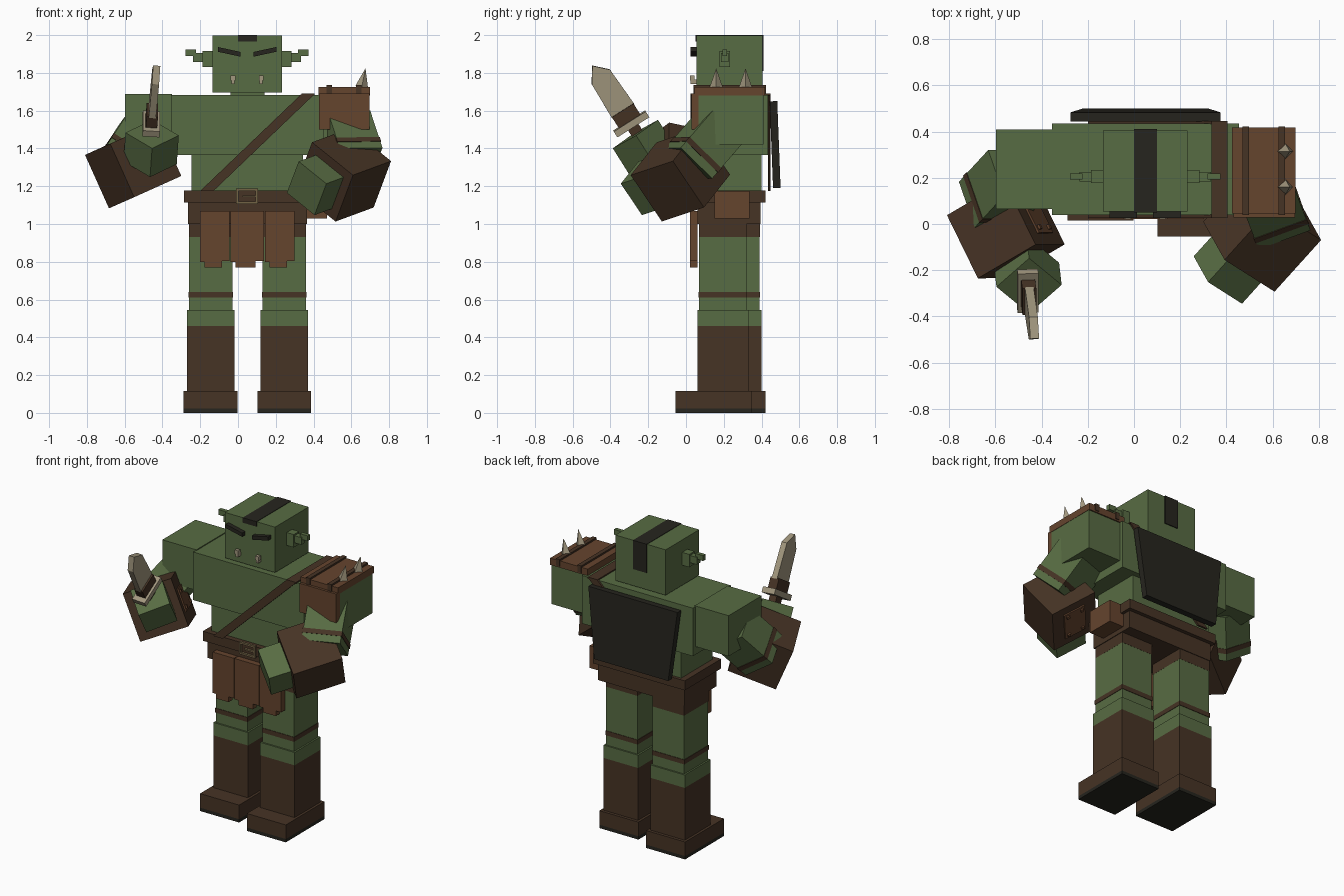
import bpy, bmesh, math
from mathutils import Vector, Matrix

if "Cube" in bpy.data.objects:
    bpy.data.objects.remove(bpy.data.objects["Cube"])


def mat(name, rgb):
    m = bpy.data.materials.new(name)
    m.diffuse_color = (*rgb, 1)
    m.use_nodes = True
    m.node_tree.nodes["Principled BSDF"].inputs["Base Color"].default_value = m.diffuse_color
    return m


GREEN = mat("green skin", (0.097, 0.150, 0.056))
BROWN = mat("dark leather", (0.061, 0.033, 0.018))
RUST = mat("red leather", (0.130, 0.058, 0.027))
BLACK = mat("black", (0.019, 0.018, 0.013))
BONE = mat("bone", (0.36, 0.31, 0.21))
BRASS = mat("dull brass", (0.17, 0.125, 0.06))


def finish(name, bm, material):
    bmesh.ops.recalc_face_normals(bm, faces=bm.faces)
    me = bpy.data.meshes.new(name)
    bm.to_mesh(me)
    bm.free()
    me.materials.append(material)
    ob = bpy.data.objects.new(name, me)
    bpy.context.collection.objects.link(ob)
    return ob


def frame(c, u, v):
    """Right-handed frame at c: local z along u, local x close to v."""
    z = Vector(u).normalized()
    x = Vector(v)
    x = (x - z * x.dot(z)).normalized()
    r = Matrix((x, z.cross(x), z)).transposed().to_4x4()
    return Matrix.Translation(c) @ r


def box(name, x, y, z, material, m=None):
    """Box from its bounds, optionally placed in a frame."""
    bm = bmesh.new()
    bmesh.ops.create_cube(bm, size=1)
    for p in bm.verts:
        for i, (a, b) in enumerate((x, y, z)):
            p.co[i] = a if p.co[i] < 0 else b
    if m:
        bm.transform(m)
    return finish(name, bm, material)


def cube(name, size, material, m, off=(0, 0, 0)):
    b = [(o - s / 2, o + s / 2) for o, s in zip(off, size)]
    return box(name, *b, material, m)


def prism(name, pts, a, b, material, m=None):
    """Outline in x,z extruded along y from a to b."""
    bm = bmesh.new()
    f = bm.faces.new([bm.verts.new((p[0], a, p[1])) for p in pts])
    ext = bmesh.ops.extrude_face_region(bm, geom=[f])["geom"]
    bmesh.ops.translate(bm, vec=(0, b - a, 0),
                        verts=[g for g in ext if isinstance(g, bmesh.types.BMVert)])
    if m:
        bm.transform(m)
    return finish(name, bm, material)


# Legs: one stands slightly further forward
for side, cx, dy in (("right", -0.145, 0.07), ("left", 0.245, 0.0)):
    def part(name, w, y0, y1, z0, z1, material):
        box(f"{side}_{name}", (cx - w, cx + w), (y0 + dy, y1 + dy), (z0, z1), material)
    part("sole", 0.1425, -0.055, 0.35, 0, 0.022, BLACK)
    part("foot", 0.1425, -0.055, 0.35, 0.022, 0.115, BROWN)
    part("boot", 0.126, 0.06, 0.33, 0.115, 0.46, BROWN)
    part("knee", 0.126, 0.06, 0.33, 0.46, 0.545, GREEN)
    part("thigh", 0.115, 0.07, 0.32, 0.545, 0.93, GREEN)
    part("thigh_band", 0.118, 0.067, 0.323, 0.61, 0.64, BROWN)
    part("shorts", 0.1155, 0.069, 0.321, 0.93, 1.0, BROWN)

# Belt, buckle and pouch
box("hips", (-0.265, 0.365), (0.06, 0.395), (1.0, 1.115), BROWN)
box("belt", (-0.285, 0.385), (0.04, 0.42), (1.115, 1.178), BROWN)
for i, (x0, x1, z0, z1) in enumerate(((-0.01, 0.105, 1.175, 1.187), (-0.01, 0.105, 1.107, 1.119),
                                      (-0.01, 0.002, 1.107, 1.187), (0.093, 0.105, 1.107, 1.187),
                                      (0.025, 0.1, 1.142, 1.152))):
    box(f"buckle_bar_{i}", (x0, x1), (0.025, 0.041), (z0, z1), BRASS)
box("belt_pouch", (0.36, 0.47), (0.15, 0.335), (1.03, 1.176), RUST)

# Loincloth strips with ragged lower ends
for i, (x0, x1) in enumerate(((-0.20, -0.045), (-0.04, 0.137), (0.142, 0.30))):
    w = x1 - x0
    prism(f"loincloth_{i}", [(x0, 1.07), (x0, 0.80), (x0 + 0.15 * w, 0.80), (x0 + 0.15 * w, 0.77),
                             (x0 + 0.75 * w, 0.77), (x0 + 0.75 * w, 0.805), (x1, 0.805), (x1, 1.07)],
          0.022, 0.06, RUST)

# Torso, cross strap and back board
box("waist", (-0.245, 0.345), (0.075, 0.40), (1.175, 1.37), GREEN)
box("chest", (-0.355, 0.455), (0.04, 0.435), (1.365, 1.682), GREEN)
box("neck", (-0.04, 0.14), (0.13, 0.33), (1.66, 1.71), GREEN)
strap = [(-0.20, 1.175), (-0.13, 1.175), (0.405, 1.687), (0.335, 1.687)]
prism("strap_front", strap, 0.025, 0.042, BROWN)
prism("strap_back", strap, 0.433, 0.447, BROWN)
box("strap_top", (0.335, 0.405), (0.025, 0.447), (1.68, 1.69), BROWN)
tilt = Matrix.Translation((0.05, 0.47, 1.42)) @ Matrix.Rotation(math.radians(2.2), 4, "X")
prism("back_board", [(-0.325, 0.23), (0.325, 0.23), (0.27, -0.23), (-0.27, -0.23)],
      -0.018, 0.022, BLACK, tilt)

# Head with a dark hair stripe
box("head", (-0.135, 0.232), (0.055, 0.405), (1.697, 1.997), GREEN)
box("hair_top", (0, 0.10), (0.05, 0.41), (1.994, 2.0), BLACK)
box("hair_front", (0, 0.10), (0.049, 0.057), (1.967, 2.0), BLACK)
box("hair_back", (0, 0.10), (0.403, 0.411), (1.81, 2.0), BLACK)
for side, s in (("right", -1), ("left", 1)):
    mid = 0.048
    # Stepped ears
    for j, (a, b, h, z0, z1) in enumerate(((0.18, 0.235, 0.028, 1.83, 1.915),
                                           (0.225, 0.285, 0.02, 1.858, 1.905),
                                           (0.27, 0.326, 0.013, 1.89, 1.925))):
        x = sorted((mid + s * a, mid + s * b))
        box(f"{side}_ear_{j}", x, (0.205 - h, 0.205 + h), (z0, z1), GREEN)
    # Slanted brows
    prism(f"{side}_brow", [(mid + s * 0.035, 1.886), (mid + s * 0.155, 1.912),
                           (mid + s * 0.155, 1.937), (mid + s * 0.035, 1.911)], 0.025, 0.06, BLACK)
    # Tusks
    x = sorted((mid + s * 0.062, mid + s * 0.088))
    box(f"{side}_tusk_root", sorted((mid + s * 0.066, mid + s * 0.082)), (0.025, 0.06), (1.742, 1.765), BONE)
    box(f"{side}_tusk", x, (0.022, 0.045), (1.76, 1.787), BONE)

# Upper arms and shoulder pad
box("right_upper_arm", (-0.598, -0.35), (0.065, 0.41), (1.42, 1.688), GREEN)
box("left_upper_arm", (0.45, 0.697), (0.065, 0.41), (1.42, 1.682), GREEN)
box("shoulder_flap", (0.43, 0.697), (0.028, 0.066), (1.50, 1.69), RUST)
box("shoulder_pad", (0.425, 0.699), (0.045, 0.418), (1.68, 1.725), RUST)
for i, x in enumerate((0.483, 0.64)):
    box(f"shoulder_band_{i}", (x - 0.014, x + 0.014), (0.04, 0.423), (1.69, 1.736), BROWN)
for i, y in enumerate((0.16, 0.315)):
    bm = bmesh.new()
    bmesh.ops.create_cone(bm, cap_ends=True, segments=4, radius1=0.034, radius2=0, depth=0.1,
                          matrix=frame((0.665, y, 1.775), (0.2, 0, 1), (1, 0, 0)))
    finish(f"shoulder_spike_{i}", bm, BONE)

# Left forearm: elbow, bracer with studded plate, fist
elbow = frame((0.59, 0.10, 1.42), (0.24, -0.63, -0.73), (0.29, -0.81, 0.5))
cube("left_elbow", (0.24, 0.24, 0.27), GREEN, elbow)
cube("left_elbow_band", (0.246, 0.246, 0.03), BROWN, elbow, (0, 0, 0.075))
arm = frame((0.555, -0.03, 1.26), (-0.65, -0.72, -0.24), (-0.095, 0.16, -0.245))
cube("left_bracer", (0.31, 0.31, 0.31), BROWN, arm)
cube("left_fist", (0.21, 0.21, 0.16), GREEN, arm, (0, 0, 0.215))

# Right forearm
elbow = frame((-0.565, 0.155, 1.41), (-0.47, -0.51, -0.72), (0.295, -0.864, 0.41))
cube("right_elbow", (0.23, 0.23, 0.27), GREEN, elbow)
cube("right_elbow_band", (0.236, 0.236, 0.03), BROWN, elbow, (0, 0, 0.075))
arm2 = frame((-0.555, -0.025, 1.31), (0.43, -0.88, 0.19), (0.80, 0.47, 0.36))
cube("right_bracer", (0.31, 0.31, 0.31), BROWN, arm2)
for side, m in (("left", arm), ("right", arm2)):
    cube(f"{side}_bracer_plate", (0.009, 0.15, 0.2), RUST, m, (0.159, 0, 0))
    for i, (y, z) in enumerate(((-0.05, -0.075), (0.05, -0.075), (-0.05, 0.075), (0.05, 0.075))):
        cube(f"{side}_stud_{i}", (0.012, 0.02, 0.02), RUST, m, (0.167, y, z))

# Sword held in the right fist: local z runs to the tip, local x along the guard
sword = frame((-0.46, -0.29, 1.53), (0.08, -0.53, 0.84), (0, 0.84, 0.53))
fist = frame((-0.46, -0.22, 1.40), (0.06, -0.53, 0.84), (1, 0.84, 0.53))
cube("right_fist", (0.2, 0.2, 0.18), GREEN, fist)
cube("sword_grip", (0.065, 0.05, 0.2), BROWN, sword, (0, 0, -0.08))
cube("sword_guard", (0.2, 0.09, 0.036), BONE, sword)
cube("sword_collar", (0.135, 0.06, 0.07), BROWN, sword, (0, 0, 0.052))
prism("sword_blade", [(-0.07, 0.08), (0.07, 0.08), (0.058, 0.305), (-0.01, 0.372), (-0.065, 0.29)],
      -0.019, 0.019, BONE, sword)
